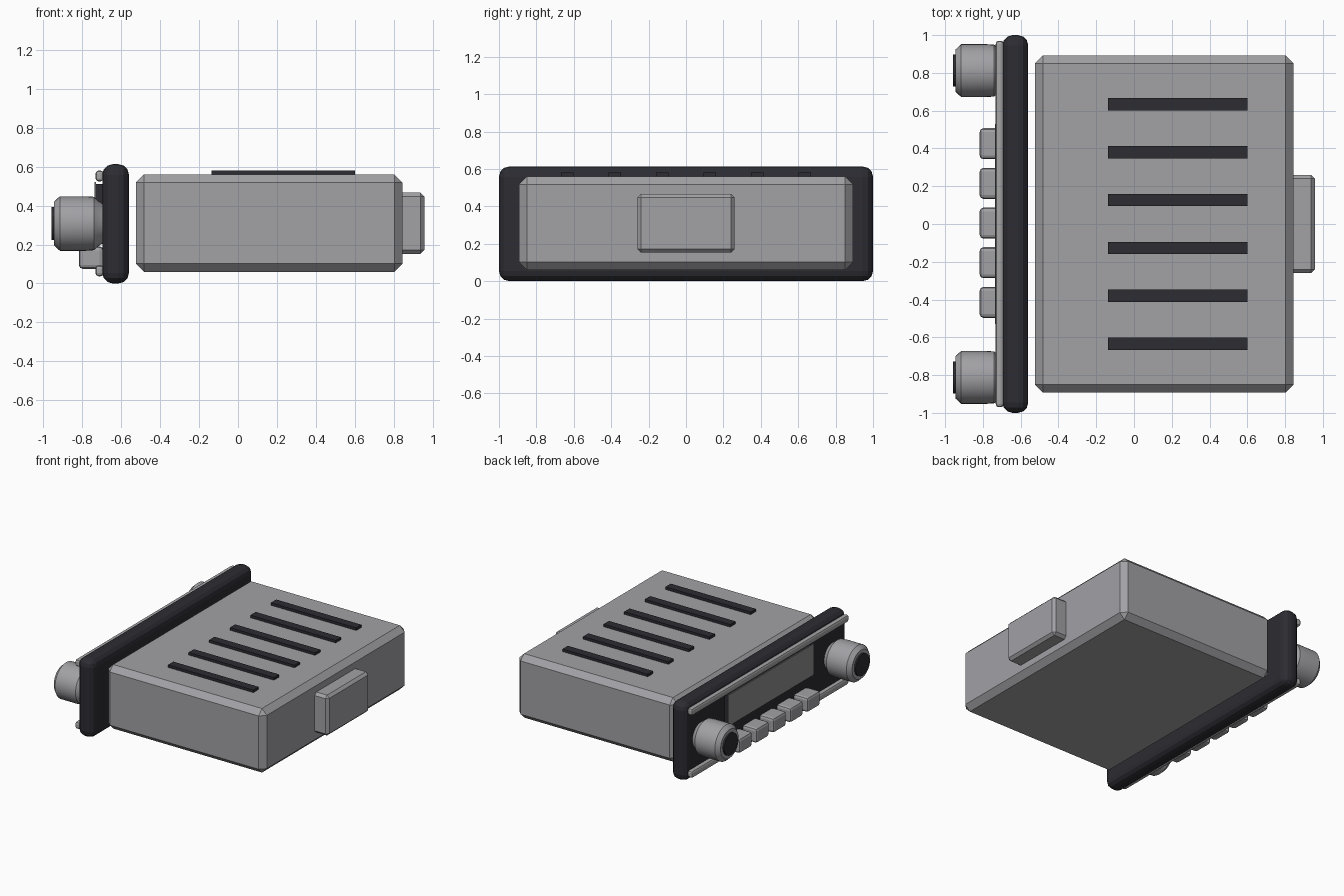
import bpy, bmesh, math
from mathutils import Matrix, Vector

cube = bpy.data.objects.get("Cube")
if cube:
    bpy.data.objects.remove(cube, do_unlink=True)


def material(name, rgb):
    m = bpy.data.materials.new(name)
    m.use_nodes = True
    m.diffuse_color = (*rgb, 1)
    m.node_tree.nodes["Principled BSDF"].inputs["Base Color"].default_value = (*rgb, 1)
    return m


METAL = material("grey metal", (0.36, 0.36, 0.38))
CHROME = material("light trim metal", (0.38, 0.38, 0.39))
BLACK = material("black plastic", (0.025, 0.025, 0.032))
GLASS = material("dial glass", (0.26, 0.27, 0.26))


def finish(bm, name, mat, smooth=False):
    bmesh.ops.recalc_face_normals(bm, faces=bm.faces)
    mesh = bpy.data.meshes.new(name)
    bm.to_mesh(mesh)
    bm.free()
    mesh.materials.append(mat)
    ob = bpy.data.objects.new(name, mesh)
    bpy.context.collection.objects.link(ob)
    if smooth:
        bpy.ops.object.select_all(action="DESELECT")
        ob.select_set(True)
        bpy.context.view_layer.objects.active = ob
        bpy.ops.object.shade_smooth_by_angle(angle=math.radians(35))
    return ob


def box(name, mat, x, y, z, bevel=0, segments=1):
    """Box from (min, max) ranges with bevelled edges."""
    bm = bmesh.new()
    bmesh.ops.create_cube(bm, size=1)
    for v in bm.verts:
        v.co = Vector(r[0] if c < 0 else r[1] for r, c in zip((x, y, z), v.co))
    if bevel:
        bmesh.ops.bevel(bm, geom=bm.edges[:], offset=bevel, segments=segments,
                        profile=0.5, affect="EDGES", clamp_overlap=True)
    return finish(bm, name, mat)


def lathe(name, mat, profile, y, z, sides=32):
    """Solid turned around an x-direction axis from (x, radius) points."""
    bm = bmesh.new()
    verts = [bm.verts.new((x, 0, r)) for x, r in profile]
    edges = [bm.edges.new(pair) for pair in zip(verts, verts[1:])]
    bmesh.ops.spin(bm, geom=verts + edges, cent=(0, 0, 0), axis=(1, 0, 0),
                   angle=math.tau, steps=sides)
    bmesh.ops.remove_doubles(bm, verts=bm.verts, dist=0.0005)
    bmesh.ops.transform(bm, matrix=Matrix.Translation((0, y, z)), verts=bm.verts)
    return finish(bm, name, mat, smooth=True)


# Chassis and rear connector
box("chassis", METAL, (-0.525, 0.845), (-0.893, 0.893), (0.06, 0.56), 0.042)
box("rear_connector", METAL, (0.82, 0.957), (-0.26, 0.26), (0.152, 0.467), 0.02)

# Raised vent strips across the chassis top
for i in range(6):
    y = (i - 2.5) * 0.254
    box(f"vent_{i + 1}", BLACK, (-0.137, 0.6), (y - 0.033, y + 0.033), (0.54, 0.58))

# Faceplate
box("faceplate", BLACK, (-0.697, -0.56), (-1, 1), (0, 0.613), 0.055, 3)

# Trim bars along the top and bottom of the faceplate
for name, z in (("lower", 0.065), ("upper", 0.552)):
    box(f"{name}_trim", CHROME, (-0.732, -0.69), (-0.97, 0.97),
        (z - 0.028, z + 0.028), 0.016, 2)

# Dial: dark backing with the glass plate in front
box("dial_backing", BLACK, (-0.728, -0.69), (-0.52, 0.52), (0.275, 0.512))
box("dial_glass", GLASS, (-0.737, -0.728), (-0.53, 0.53), (0.28, 0.522))

# Preset buttons
for i in range(5):
    y = (i - 2) * 0.21 + 0.005
    box(f"preset_button_{i + 1}", METAL, (-0.817, -0.69), (y - 0.082, y + 0.082),
        (0.075, 0.19), 0.02, 2)

# Turning knobs with dark caps
KNOB = [(-0.69, 0), (-0.69, 0.1), (-0.715, 0.115), (-0.74, 0.137), (-0.78, 0.14),
        (-0.915, 0.14), (-0.945, 0.112), (-0.945, 0)]
CAP = [(-0.93, 0), (-0.93, 0.085), (-0.957, 0.085), (-0.957, 0)]
for name, y in (("right", -0.812), ("left", 0.812)):
    lathe(f"{name}_knob", METAL, KNOB, y, 0.308)
    lathe(f"{name}_knob_cap", BLACK, CAP, y, 0.308)
